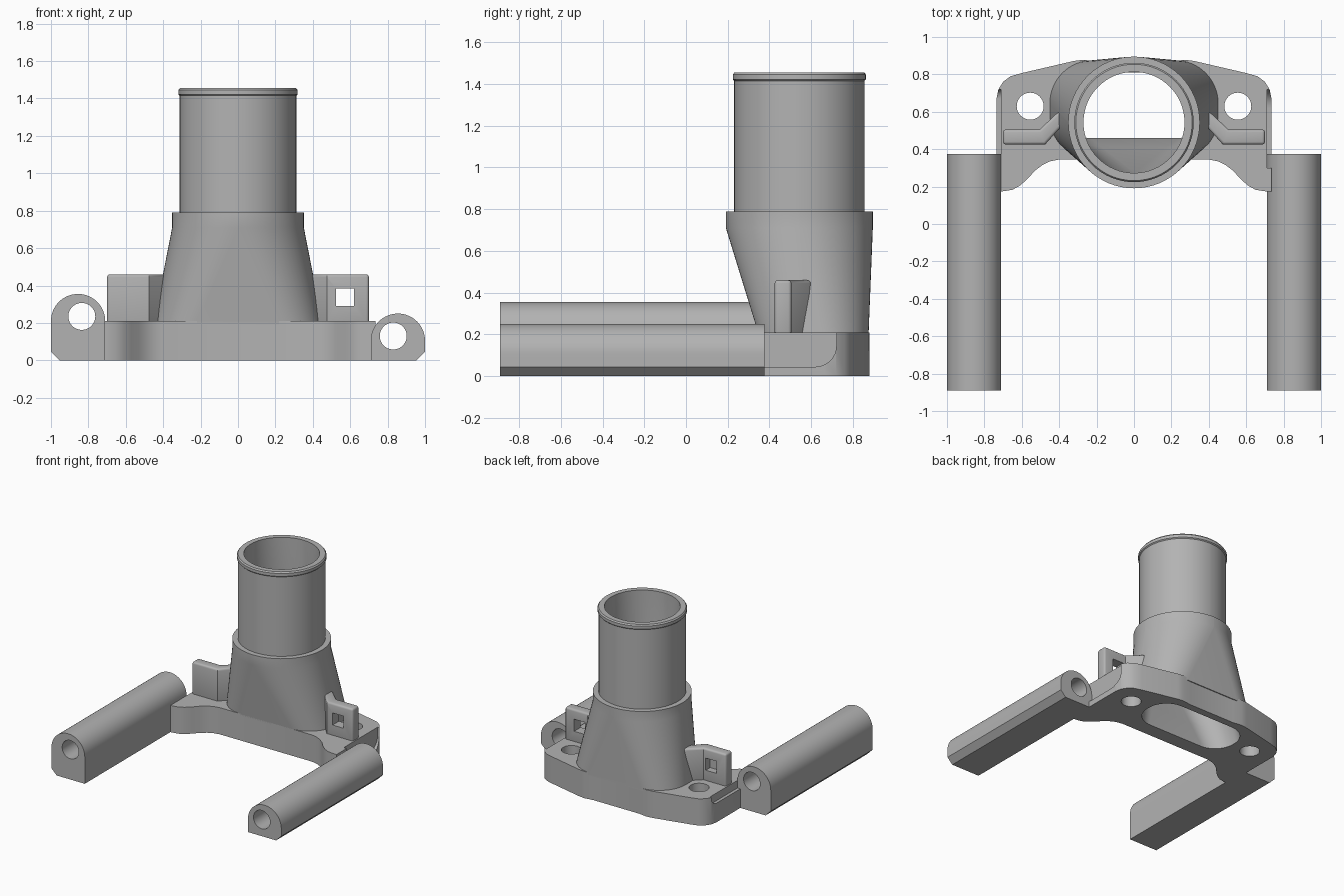
import bpy, bmesh, math
from math import cos, sin, pi, radians

if "Cube" in bpy.data.objects:
    bpy.data.objects.remove(bpy.data.objects["Cube"], do_unlink=True)

grey = bpy.data.materials.new("plain_grey")
grey.use_nodes = True
grey.diffuse_color = (0.45, 0.45, 0.45, 1)
grey.node_tree.nodes["Principled BSDF"].inputs["Base Color"].default_value = (0.45, 0.45, 0.45, 1)


def loft(name, sections):
    """Skin closed rings of equal point count and cap both ends."""
    bm = bmesh.new()
    rings = [[bm.verts.new(p) for p in s] for s in sections]
    for a, b in zip(rings, rings[1:]):
        for i in range(len(a)):
            j = (i + 1) % len(a)
            bm.faces.new((a[i], a[j], b[j], b[i]))
    bm.faces.new(rings[0])
    bm.faces.new(rings[-1])
    bmesh.ops.recalc_face_normals(bm, faces=bm.faces)
    mesh = bpy.data.meshes.new(name)
    bm.to_mesh(mesh)
    bm.free()
    mesh.materials.append(grey)
    obj = bpy.data.objects.new(name, mesh)
    bpy.context.collection.objects.link(obj)
    return obj


def prism(name, pts, axis, a, b):
    """Extrude a 2D outline along an axis from a to b."""
    place = {"x": lambda p, t: (t, p[0], p[1]),
             "y": lambda p, t: (p[0], t, p[1]),
             "z": lambda p, t: (p[0], p[1], t)}[axis]
    return loft(name, [[place(p, t) for p in pts] for t in (a, b)])


def arc(cx, cy, r, start, end, n):
    angles = [radians(start + (end - start) * i / n) for i in range(n + 1)]
    return [(cx + r * cos(t), cy + r * sin(t)) for t in angles]


def circle(cx, cy, r, n=48):
    return arc(cx, cy, r, 0, 360, n)[:-1]


def rounded(half, y0, y1, r, z, n=16):
    """Rounded rectangle ring, a circle when r equals the half sizes."""
    pts = []
    for sx, cy, start in ((1, y1 - r, 0), (-1, y1 - r, 90), (-1, y0 + r, 180), (1, y0 + r, 270)):
        pts += arc(sx * (half - r), cy, r, start, start + 90, n)
    return [(x, y, z) for x, y in pts]


def round_ring(r, z, cy=0.543):
    return rounded(r, cy - r, cy + r, r * 0.998, z)


def finish(obj, cutters=(), bevel=0):
    """Apply cuts and bevel, then shade smooth with sharp edges kept."""
    for c in cutters:
        mod = obj.modifiers.new("cut", "BOOLEAN")
        mod.object, mod.operation, mod.solver = c, "DIFFERENCE", "EXACT"
    if bevel:
        mod = obj.modifiers.new("bevel", "BEVEL")
        mod.width, mod.segments, mod.limit_method = bevel, 3, "ANGLE"
        mod.angle_limit = radians(50)
    bpy.context.view_layer.update()
    graph = bpy.context.evaluated_depsgraph_get()
    mesh = bpy.data.meshes.new_from_object(obj.evaluated_get(graph))
    obj.modifiers.clear()
    obj.data = mesh
    bpy.ops.object.select_all(action="DESELECT")
    obj.select_set(True)
    bpy.context.view_layer.objects.active = obj
    bpy.ops.object.shade_smooth_by_angle(angle=radians(32))


helpers = []


def cutter(obj):
    obj.hide_render = True
    helpers.append(obj)
    return obj


# Inner passage shared by duct and base plate
passage = cutter(loft("passage_cutter", [
    rounded(0.40, 0.46, 0.81, 0.165, -0.02),
    rounded(0.40, 0.46, 0.81, 0.165, 0.02),
    round_ring(0.27, 0.72), round_ring(0.27, 1.6)]))

# Tapered duct with collar, pipe and rolled lip
duct = loft("duct", [
    rounded(0.45, 0.345, 0.875, 0.23, 0.19),
    rounded(0.45, 0.345, 0.875, 0.23, 0.21),
    round_ring(0.352, 0.71), round_ring(0.352, 0.79),
    round_ring(0.312, 0.79), round_ring(0.312, 1.415),
    round_ring(0.319, 1.422), round_ring(0.319, 1.445),
    round_ring(0.311, 1.455)])
finish(duct, [passage])

# Base plate with curved feet, screw holes and rod clearances
half = [(0.40, 0.345), (0.45, 0.335), (0.49, 0.315), (0.53, 0.285), (0.57, 0.24),
        (0.61, 0.205), (0.65, 0.183), (0.70, 0.175), (0.735, 0.175),
        (0.735, 0.67), (0.725, 0.72), (0.70, 0.76), (0.66, 0.79), (0.60, 0.807),
        (0.32, 0.872), (0.27, 0.878), (0.20, 0.868)]
plate = prism("base_plate", half + [(-x, y) for x, y in reversed(half)], "z", 0, 0.21)
cuts = [passage]
for s in (1, -1):
    cuts.append(cutter(prism("screw_cutter", circle(s * 0.555, 0.63, 0.072), "z", -0.1, 0.4)))
for s, floor, r in ((1, 0.045, 0.1), (-1, 0.15, 0.05)):
    outline = [(0.3, 0.4), (0.3, floor)] + arc(0.72 - r, floor + r, r, -90, 0, 8) + [(0.72, 0.4)]
    cuts.append(cutter(prism("clearance_cutter", outline, "x", s * 0.71, s * 0.9)))
finish(plate, cuts)

# Rod sleeves, arched on top and chamfered on the lower outer edge
for name, s, cz, hx, hz in (("left_sleeve", 1, 0.105, 0.83, 0.13),
                            ("right_sleeve", -1, 0.21, -0.835, 0.235)):
    outline = [(0.71, 0), (0.955, 0), (1, 0.045)] + arc(0.855, cz, 0.145, 0, 180, 32)
    sleeve = prism(name, [(s * x, z) for x, z in outline], "y", -0.89, 0.375)
    bore = cutter(prism("bore_cutter", circle(hx, hz, 0.072), "y", -1, 0.5))
    finish(sleeve, [bore])

# Bent clips beside the duct; the right one has a blind rear pocket
bend = [(0.70, 0.425), (0.475, 0.425), (0.39, 0.52), (0.39, 0.605), (0.415, 0.59),
        (0.505, 0.505), (0.70, 0.505)]
window = [(0.525, 0.29), (0.62, 0.29), (0.62, 0.385), (0.525, 0.385)]
for name, s, front in (("left_clip", 1, 0.3), ("right_clip", -1, 0.45)):
    clip = prism(name, [(s * x, y) for x, y in bend], "z", 0.19, 0.46)
    finish(clip, bevel=0.015)
    slot = cutter(prism("window_cutter", [(s * x, z) for x, z in window], "y", front, 0.6))
    finish(clip, [slot, passage])

# Cutters are no longer needed
for h in helpers:
    bpy.data.objects.remove(h, do_unlink=True)
